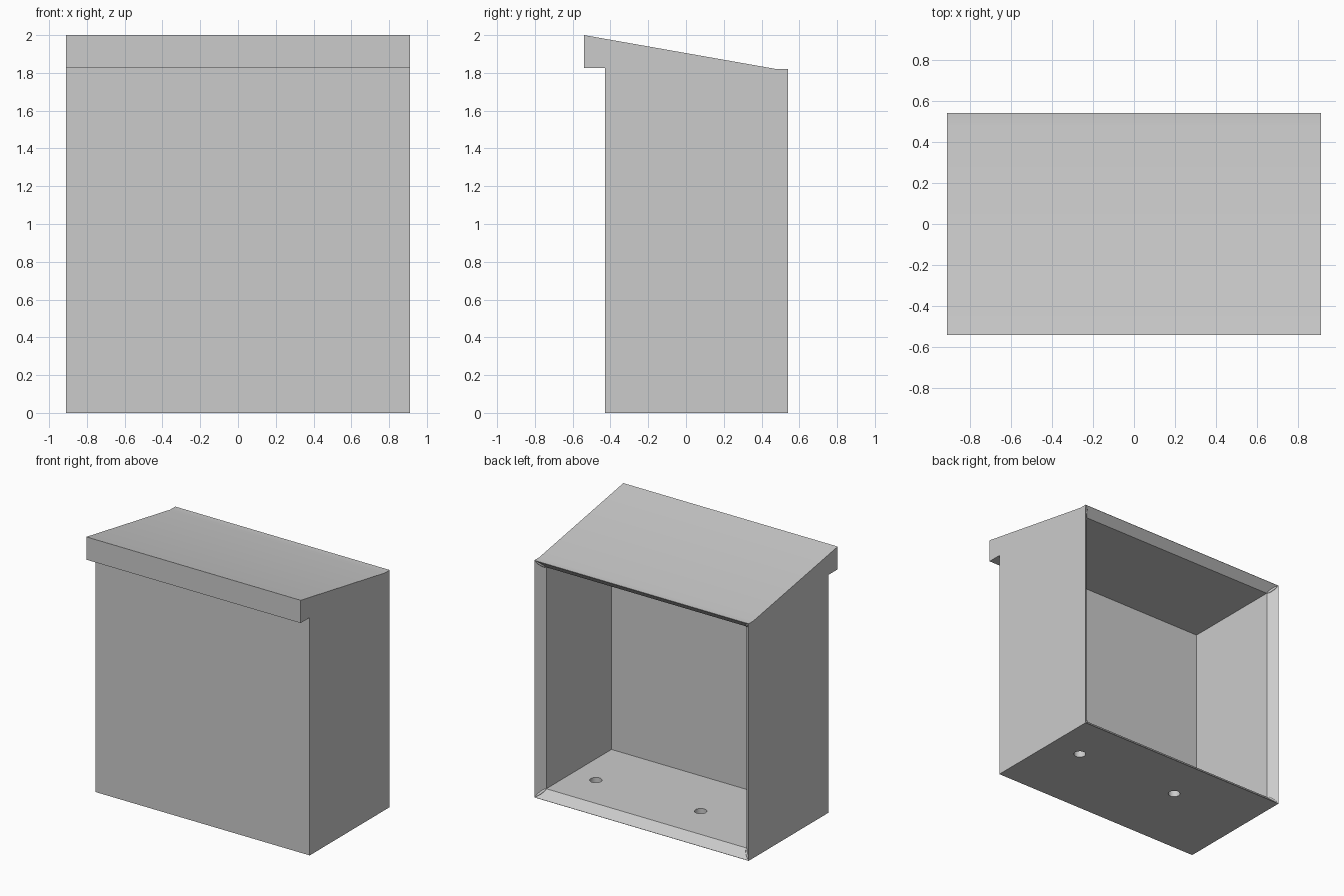
import bpy, bmesh
from mathutils import Vector

default = bpy.data.objects.get("Cube")
if default:
    bpy.data.objects.remove(default)

grey = bpy.data.materials.new("plain_grey")
grey.use_nodes = True
grey.diffuse_color = (0.6, 0.6, 0.6, 1)
grey.node_tree.nodes["Principled BSDF"].inputs["Base Color"].default_value = (0.6, 0.6, 0.6, 1)

HALF_W, BACK, FRONT = 0.91, 0.54, -0.43
TOP, WALL = 1.82, 0.06


def loft(name, rings):
    """Closed solid through rings with equal point counts."""
    bm = bmesh.new()
    loops = [[bm.verts.new(p) for p in ring] for ring in rings]
    for a, b in zip(loops, loops[1:]):
        for i in range(len(a)):
            j = (i + 1) % len(a)
            bm.faces.new((a[i], a[j], b[j], b[i]))
    bm.faces.new(loops[0])
    bm.faces.new(loops[-1])
    bmesh.ops.recalc_face_normals(bm, faces=bm.faces)
    mesh = bpy.data.meshes.new(name)
    bm.to_mesh(mesh)
    bm.free()
    mesh.materials.append(grey)
    obj = bpy.data.objects.new(name, mesh)
    bpy.context.collection.objects.link(obj)
    return obj


def cut(target, cutter):
    cutter.hide_render = True
    mod = target.modifiers.new("cut", 'BOOLEAN')
    mod.operation, mod.solver, mod.object = 'DIFFERENCE', 'EXACT', cutter
    bpy.context.view_layer.objects.active = target
    bpy.ops.object.modifier_apply(modifier=mod.name)
    bpy.data.objects.remove(cutter)


# Housing with sloping roof and front overhang
profile = [(-BACK, 1.825), (FRONT, 1.825), (FRONT, 0), (BACK, 0),
           (BACK, TOP), (BACK - WALL, TOP), (-BACK, 2)]
housing = loft("housing", [[(x, y, z) for y, z in profile] for x in (-HALF_W, HALF_W)])


# Open cavity at the back, flaring out to a thin rim
def cavity_ring(y, inset):
    w = HALF_W - inset
    return [(-w, y, inset), (w, y, inset), (w, y, TOP - inset), (-w, y, TOP - inset)]


lip = 0.002
cut(housing, loft("cavity_cutter", [cavity_ring(-0.31, WALL),
                                    cavity_ring(BACK - WALL, WALL),
                                    cavity_ring(BACK, lip),
                                    cavity_ring(BACK + 0.05, lip)]))

# Two drain holes through the floor
for x in (0.65, -0.24):
    bpy.ops.mesh.primitive_cylinder_add(vertices=32, radius=0.043, depth=0.2,
                                        location=(x, 0.165, 0.03))
    cut(housing, bpy.context.object)

bpy.ops.object.select_all(action='DESELECT')
housing.select_set(True)
bpy.context.view_layer.objects.active = housing
bpy.ops.object.shade_smooth_by_angle()

# Small rounded beads in the mitred rim corners
for side, x in (("right", -1), ("left", 1)):
    for level, z in (("lower", 1), ("upper", -1)):
        direction = Vector((x, 1, -z))
        base = 0 if z > 0 else TOP
        centre = (x * (HALF_W - 0.033), BACK - 0.033, base + z * 0.033)
        bpy.ops.mesh.primitive_uv_sphere_add(segments=16, ring_count=8, radius=1, location=centre)
        bead = bpy.context.object
        bead.name = f"{level}_{side}_corner_bead"
        bead.scale = (0.011, 0.011, 0.045)
        bead.rotation_euler = direction.to_track_quat('Z', 'Y').to_euler()
        bead.data.materials.append(grey)
        bpy.ops.object.shade_smooth()
